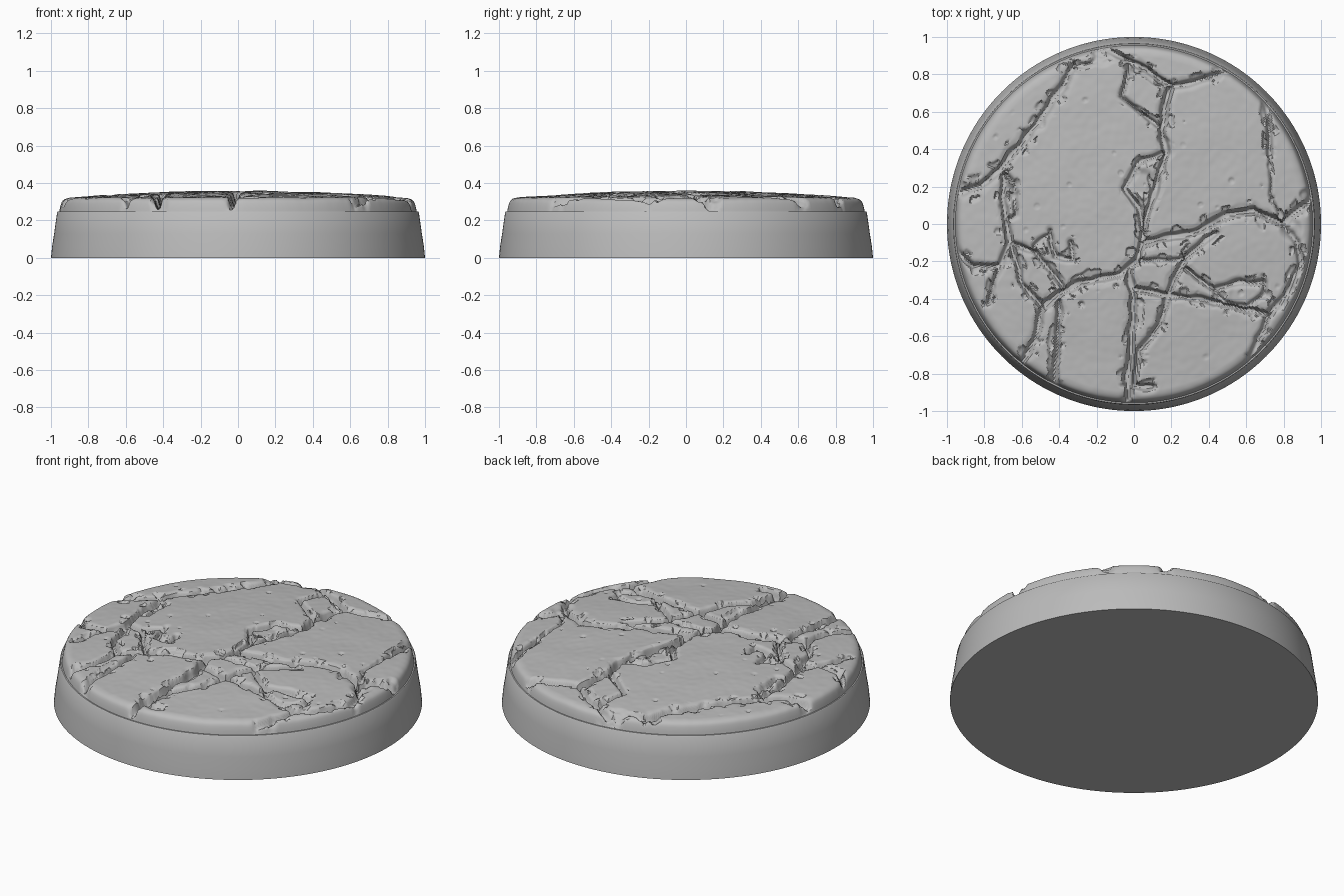
import bpy
import bmesh
import math
import random
from mathutils import Vector, noise, kdtree

if "Cube" in bpy.data.objects:
    bpy.data.objects.remove(bpy.data.objects["Cube"])
random.seed(4)

# Single grey stone colour
stone = bpy.data.materials.new("stone grey")
stone.use_nodes = True
colour = (0.5, 0.5, 0.5, 1)
stone.diffuse_color = colour
stone.node_tree.nodes["Principled BSDF"].inputs["Base Color"].default_value = colour

samples = []   # (point, half width, depth) along every crack
pits = []      # (centre, radius, depth) of chips and sunken patches


def crack(half_width, depth, *points):
    """Sample a crack path given in hundredths, with a slight wander."""
    path = [Vector((x, y, 0)) / 100 for x, y in points]
    for start, end in zip(path, path[1:]):
        steps = max(2, int((end - start).length / 0.006))
        for i in range(steps + 1):
            point = start.lerp(end, i / steps)
            wander = noise.noise_vector(point * 9) * 0.012
            wander.z = 0
            samples.append((point + wander, half_width / 1000, depth / 1000))


def pit(x, y, radius, depth):
    pits.append((Vector((x, y, 0)) / 100, radius / 100, depth / 1000))


def smooth(low, high, value):
    t = min(1, max(0, (value - low) / (high - low)))
    return t * t * (3 - 2 * t)


def lathe_mesh(name, rings, segments, height):
    """Surface of revolution; height(x, y, z) may change each point."""
    bm = bmesh.new()
    loops = []
    for radius, z in rings:
        loop = []
        for s in range(segments if radius > 0 else 1):
            angle = math.tau * s / segments
            x, y = radius * math.cos(angle), radius * math.sin(angle)
            loop.append(bm.verts.new((x, y, height(x, y, z))))
        loops.append(loop)
    for inner, outer in zip(loops, loops[1:]):
        for s in range(segments):
            n = (s + 1) % segments
            if len(inner) == 1:
                bm.faces.new((inner[0], outer[s], outer[n]))
            elif len(outer) == 1:
                bm.faces.new((inner[s], outer[0], inner[n]))
            else:
                bm.faces.new((inner[s], outer[s], outer[n], inner[n]))
    bmesh.ops.recalc_face_normals(bm, faces=bm.faces)
    mesh = bpy.data.meshes.new(name)
    bm.to_mesh(mesh)
    bm.free()
    mesh.materials.append(stone)
    obj = bpy.data.objects.new(name, mesh)
    bpy.context.collection.objects.link(obj)
    return obj


# Back cracks
crack(24, 55, (-97, 16), (-82, 21), (-72, 29), (-56, 48), (-40, 72), (-32, 84))
crack(13, 30, (-32, 84), (-22, 87), (-14, 94))
crack(19, 50, (-14, 94), (-5, 88), (9, 81), (20, 74), (33, 76), (50, 81))
crack(14, 40, (-3, 85), (-6, 68), (3, 60), (13, 52))
# Central cracks
crack(22, 60, (20, 74), (17, 63), (15, 50), (17, 38), (11, 17), (6, 0), (5, -10))
crack(17, 45, (15, 38), (2, 32), (-5, 19), (3, 8), (6, -5))
crack(24, 65, (5, -10), (30, -5), (52, 5), (64, 7), (80, 0), (97, 15))
crack(24, 65, (5, -10), (2, -19), (-8, -26), (-29, -32), (-49, -44))
# Right cracks
crack(17, 45, (71, 64), (73, 36))
crack(8, 20, (73, 36), (73, 15), (79, 3))
crack(18, 45, (80, 0), (88, -10), (89, -22), (81, -38), (72, -48), (62, -72))
crack(20, 55, (44, -4), (27, -18), (19, -36), (14, -54), (3, -68), (0, -86), (10, -87))
crack(20, 55, (0, -35), (19, -38), (43, -42), (73, -48))
crack(17, 45, (27, -24), (43, -35), (57, -31), (70, -32))
crack(14, 35, (43, -35), (48, -42), (60, -44), (70, -38), (70, -32))
crack(13, 35, (2, -19), (15, -20), (27, -18))
# Front cracks
crack(24, 60, (-3, -24), (0, -40), (-2, -68), (-4, -97))
crack(20, 55, (-49, -44), (-53, -62), (-61, -76))
crack(19, 55, (-40, -42), (-41, -65), (-43, -87))
# Left cracks
crack(20, 50, (-49, -44), (-60, -32), (-66, -10), (-70, 13), (-70, 27))
crack(13, 35, (-70, 27), (-64, 22), (-63, 5), (-67, 2))
crack(18, 45, (-66, -10), (-72, -22), (-85, -23), (-95, -15))
crack(14, 40, (-72, -22), (-78, -42))
crack(17, 45, (-66, -10), (-53, -15), (-44, -26), (-38, -34))
crack(16, 40, (-45, -3), (-42, -18), (-33, -19), (-34, -10))
crack(14, 35, (-54, -12), (-45, -5))

# Sunken patches, then small scattered chips
pit(4, 22, 9, 14)
pit(-67, 16, 6, 18)
pit(58, -37, 9, 12)
pit(-17, 90, 7, 14)
pit(84, -3, 7, 14)
pit(-73, -4, 2, 12)
pit(-28, -43, 2, 14)
for _ in range(35):
    angle, reach = random.uniform(0, math.tau), 90 * math.sqrt(random.random())
    pit(reach * math.cos(angle), reach * math.sin(angle),
        random.uniform(0.8, 2), random.uniform(3, 8))

tree = kdtree.KDTree(len(samples))
for index, sample in enumerate(samples):
    tree.insert(sample[0], index)
tree.balance()


def carved(x, y, z):
    """Lower a point of the plain dome into cracks, chips and dents."""
    point = Vector((x, y, 0))
    dome = 0.358 - 0.045 * point.length_squared
    top = z + 0.004 * noise.noise(point * 5) + 0.0012 * noise.noise(point * 25)
    for centre, radius, depth in pits:
        if abs(x - centre.x) < radius and abs(y - centre.y) < radius:
            top -= depth * (1 - smooth(0.5, 1, (point - centre).length / radius))
    _, index, gap = tree.find(point)
    _, half_width, depth = samples[index]
    edge = half_width * (1 + 0.5 * noise.noise(point * 14))
    rough = noise.noise(point * 17 + Vector((3, 5, 7)))
    # Broken shelves beside the crack and worn edges
    shelf = 0.016 * smooth(0.1, 0.25, rough) * (1 - smooth(2.0, 2.5, gap / edge))
    worn = 0.007 * (1 - smooth(0.8, 2.2, gap / edge))
    top -= shelf + worn
    floor = dome - depth * (1 + 0.2 * rough)
    cut = 1 - smooth(0.35, 1.1, gap / edge)
    return max(0.25 if z > 0.25 else z, top + (min(top, floor) - top) * cut)


# Plain plinth: tapered wall with a narrow ledge
plinth = lathe_mesh("plinth", [(0, 0), (1, 0), (0.994, 0.06), (0.983, 0.13), (0.967, 0.243),
                               (0.963, 0.248), (0, 0.248)], 256, lambda x, y, z: z)

# Cracked slab: gentle dome, rounded rim and short side
RINGS = 150
rings = [(0.9 * i / RINGS, 0.358 - 0.045 * (0.9 * i / RINGS) ** 2) for i in range(RINGS + 1)]
rings += [(0.908, 0.320), (0.916, 0.318), (0.924, 0.315), (0.931, 0.311), (0.937, 0.306),
          (0.942, 0.299), (0.946, 0.289), (0.950, 0.276), (0.953, 0.263), (0.956, 0.246)]
slab = lathe_mesh("cracked_slab", rings, 540, carved)

for obj in (plinth, slab):
    bpy.ops.object.select_all(action='DESELECT')
    obj.select_set(True)
    bpy.context.view_layer.objects.active = obj
    bpy.ops.object.shade_smooth_by_angle(angle=math.radians(40))
